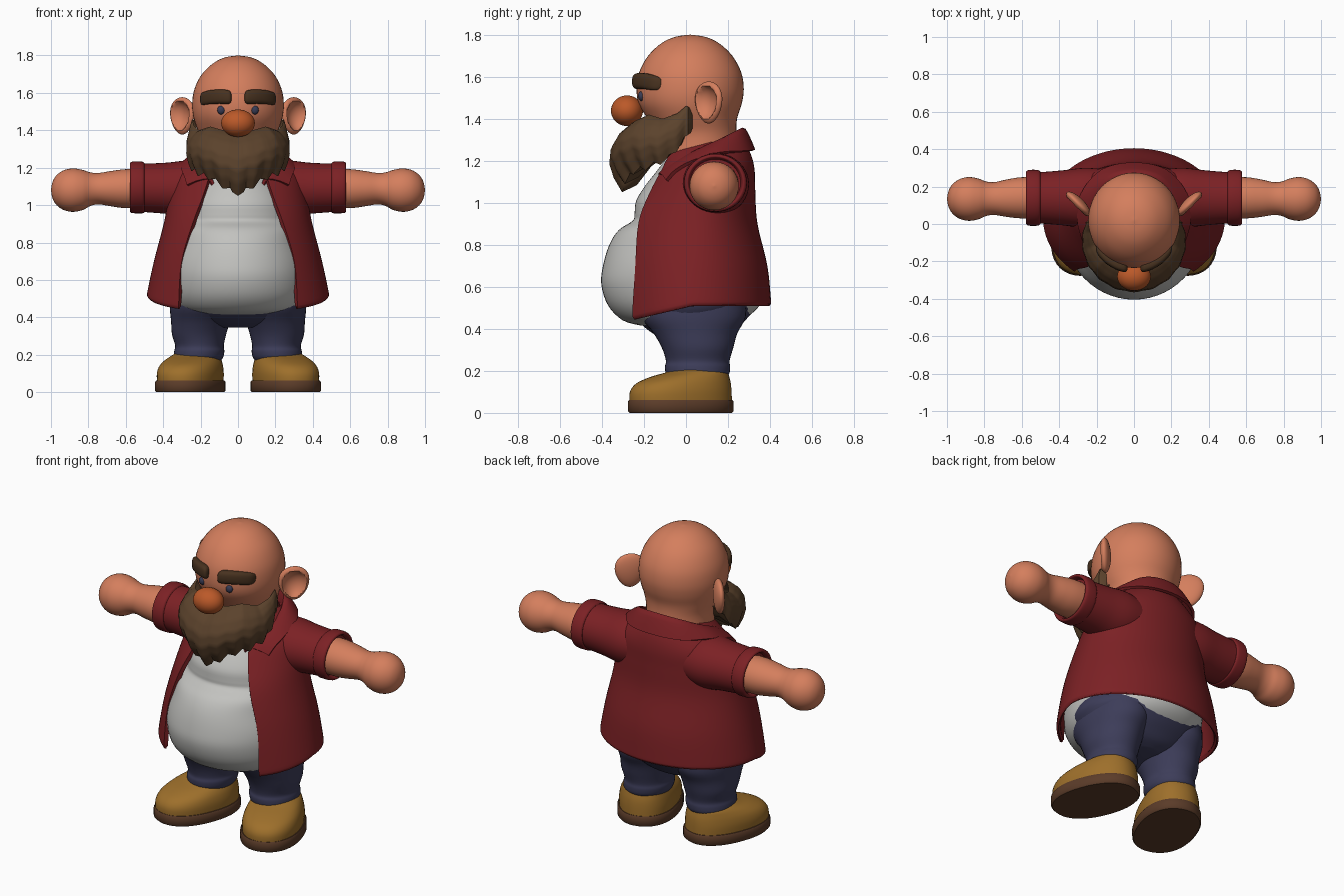
import bpy, bmesh, math
from mathutils import Vector, Matrix

if "Cube" in bpy.data.objects:
    bpy.data.objects.remove(bpy.data.objects["Cube"])


def material(name, r, g, b):
    m = bpy.data.materials.new(name)
    m.diffuse_color = (r, g, b, 1)
    m.use_nodes = True
    m.node_tree.nodes["Principled BSDF"].inputs["Base Color"].default_value = m.diffuse_color
    return m


SKIN = material("skin", .66, .21, .11)
NOSE = material("nose_orange", .50, .10, .022)
BEARD = material("beard_brown", .105, .055, .025)
BROW = material("brow_brown", .065, .032, .014)
EYE = material("eye_slate", .04, .045, .09)
RED = material("jacket_red", .20, .015, .018)
WHITE = material("shirt_white", .54, .54, .52)
BLUE = material("trouser_blue", .046, .046, .10)
TAN = material("boot_tan", .34, .16, .024)
SOLE = material("sole_brown", .105, .045, .022)


def smooth(rows, sub):
    """Catmull-Rom interpolation through a list of number tuples."""
    out, n = [], len(rows)
    for i in range(n - 1):
        a, b, c, d = (rows[max(0, min(n - 1, i + j))] for j in (-1, 0, 1, 2))
        for k in range(sub):
            t = k / sub
            out.append(tuple(q + .5 * t * (r - p + t * (2 * p - 5 * q + 4 * r - s + t * (3 * (q - r) + s - p)))
                             for p, q, r, s in zip(a, b, c, d)))
    return out + [tuple(rows[-1])]


def table(pairs, x):
    for (x0, y0), (x1, y1) in zip(pairs, pairs[1:]):
        if x <= x1:
            return y0 + (y1 - y0) * max(0, (x - x0) / (x1 - x0))
    return pairs[-1][1]


def grid(name, rows, mat, closed=False, thick=0):
    """Skin rows of points; closed rows become a capped tube."""
    bm = bmesh.new()
    vs = [[bm.verts.new(p) for p in row] for row in rows]
    n = len(rows[0])
    for a, b in zip(vs, vs[1:]):
        for i in range(n if closed else n - 1):
            j = (i + 1) % n
            bm.faces.new((a[i], a[j], b[j], b[i]))
    if closed:
        bm.faces.new(vs[0])
        bm.faces.new(vs[-1])
    bmesh.ops.recalc_face_normals(bm, faces=bm.faces)
    me = bpy.data.meshes.new(name)
    bm.to_mesh(me)
    bm.free()
    me.materials.append(mat)
    ob = bpy.data.objects.new(name, me)
    bpy.context.collection.objects.link(ob)
    if thick:
        mod = ob.modifiers.new("thickness", 'SOLIDIFY')
        mod.thickness, mod.offset = thick, 0
        bpy.context.view_layer.objects.active = ob
        bpy.ops.object.modifier_apply(modifier=mod.name)
    return ob


def loft(name, rings, mat, axis='z', side=1, sub=4, n=40, power=1.0, turn=None):
    """Rings are (x, y, z, radius_u, radius_v), across the given axis."""
    rows = []
    for x, y, z, u, v in smooth(rings, sub):
        row = []
        for i in range(n):
            t = 2 * math.pi * i / n
            c, s = math.cos(t), math.sin(t)
            c = max(u, .002) * math.copysign(abs(c) ** power, c)
            s = max(v, .002) * math.copysign(abs(s) ** power, s)
            p = Vector((x + c, y + s, z) if axis == 'z' else (x, y + c, z + s))
            if turn:
                p = turn @ p
            row.append((p.x * side, p.y, p.z))
        rows.append(row)
    return grid(name, rows, mat, closed=True)


def ball(name, centre, size, mat, shape=None):
    bm = bmesh.new()
    bmesh.ops.create_uvsphere(bm, u_segments=40, v_segments=24, radius=1)
    for v in bm.verts:
        p = shape(v.co.copy()) if shape else v.co
        v.co = Vector([c + a * b for c, a, b in zip(centre, p, size)])
    bmesh.ops.recalc_face_normals(bm, faces=bm.faces)
    me = bpy.data.meshes.new(name)
    bm.to_mesh(me)
    bm.free()
    me.materials.append(mat)
    ob = bpy.data.objects.new(name, me)
    bpy.context.collection.objects.link(ob)
    return ob


# Head with neck, and nose
loft("head", [(0, .06, 1.24, .19, .19), (0, .05, 1.33, .19, .19), (0, .03, 1.40, .215, .213),
              (0, .02, 1.47, .238, .245), (0, .02, 1.54, .245, .255), (0, .02, 1.62, .233, .243),
              (0, .02, 1.70, .193, .20), (0, .02, 1.76, .13, .136), (0, .02, 1.79, .068, .07),
              (0, .02, 1.80, 0, 0)], SKIN, n=48)
ball("nose", (0, -.281, 1.438), (.09, .076, .073), NOSE)


def ear_shape(p):
    """Dish the outward face and narrow the lobe."""
    r = math.hypot(p.x, p.z)
    if p.y < 0:
        p.y += 1.7 * max(0, 1 - (r / .78) ** 2) ** .7
    p.x *= 1 + .18 * p.z
    return p


# Ears, eyes and eyebrows
for s, side in ((1, "left"), (-1, "right")):
    ear = ball(side + "_ear", (0, 0, 0), (.085, .032, .1), SKIN, ear_shape)
    ear.data.transform(Matrix.Translation((s * .298, .108, 1.477)) @ Matrix.Rotation(s * math.radians(45), 4, 'Z')
                       @ Matrix.Diagonal((s, 1, 1, 1)))
    if s < 0:
        ear.data.flip_normals()
    ball(side + "_eye", (s * .09, -.212, 1.508), (.021, .016, .023), EYE)
    brow = []
    for x, z, h in ((.034, 1.575, .0), (.038, 1.575, .026), (.055, 1.578, .037), (.10, 1.58, .038),
                    (.15, 1.577, .037), (.185, 1.57, .034), (.20, 1.567, .024), (.204, 1.565, 0)):
        brow.append((x, .015 - .25 * math.sqrt(1 - (x / .247) ** 2), z, h * .75, h))
    loft(side + "_eyebrow", brow, BROW, axis='x', side=s, sub=3, n=24, power=.75)

# Beard: a wrapped sheet with a ragged hem, tucked back under the chin
top = [(0, 1.385), (20, 1.40), (40, 1.42), (62, 1.40), (80, 1.425), (90, 1.46), (98, 1.45)]
hem = [(0, 1.05), (15, 1.10), (30, 1.145), (50, 1.17), (70, 1.205), (85, 1.28), (98, 1.36)]
bulge = [(0, -.02), (.05, .02), (.2, .075), (.4, .112), (.6, .118), (.8, .095), (1, .055)]
rows = []
for k in range(21):
    v, row = k / 20, []
    for i in range(-49, 50):
        a = abs(i) * 2
        t = math.radians(a)
        zag = .014 * (abs(a % 16 - 8) / 4 - 1)
        z0, z1 = table(top, a), table(hem, a) - zag * (1 if a > 6 else 0)
        front = max(0, math.cos(t))
        r = .245 + table(bulge, v) * (.12 + .88 * front) + .004 * v * math.cos(t * 22.5)
        r -= .035 * max(0, (a - 92) / 6)
        row.append((math.copysign(r * math.sin(t), i), -r * math.cos(t), z0 + (z1 - z0) * v))
    rows.append(row)
rows.append([(x * .8, y * .8 + .01, z + .035) for x, y, z in rows[-1]])
rows.append([(x * .3, y * .3, 1.27) for x, y, z in rows[-2]])
grid("beard", rows, BEARD)

# Shirt over a round belly
loft("shirt", [(0, -.03, .415, .20, .18), (0, -.02, .44, .31, .28), (0, -.01, .51, .365, .36),
               (0, -.012, .61, .378, .391), (0, -.013, .70, .37, .382), (0, -.02, .80, .335, .345),
               (0, -.02, .87, .32, .30), (0, .01, .915, .30, .263), (0, .02, .95, .295, .265),
               (0, .03, 1.01, .285, .267), (0, .04, 1.08, .25, .235), (0, .06, 1.15, .20, .20),
               (0, .07, 1.23, .15, .15)], WHITE, n=56)

# Open jacket: (z, half width, centre y, front radius, back radius, opening half width)
body = [(.52, .472, .03, .36, .362, .312), (.54, .472, .03, .365, .362, .31), (.70, .437, .04, .37, .335, .295),
        (.90, .385, .06, .35, .268, .235), (1.05, .355, .09, .29, .228, .18),
        (1.15, .325, .11, .245, .205, .15), (1.22, .25, .125, .23, .175, .13), (1.28, .17, .13, .19, .14, .10)]
rows = []
for z, w, cy, rf, rb, gap in smooth(body, 5):
    start, row = math.asin(gap / w), []
    for i in range(65):
        t = start + (2 * math.pi - 2 * start) * i / 64
        c = math.cos(t)
        drop = .085 * max(0, c) * max(0, (.75 - z) / .23)
        row.append((w * math.sin(t), cy - c * (rf if c > 0 else rb), z - drop))
    rows.append(row)
grid("jacket", rows, RED, thick=.024)

# Folded collar: half outlines from the nape to the front points
fold = [(0, .27, 1.35), (.13, .24, 1.335), (.20, .14, 1.285), (.205, .03, 1.23), (.175, -.06, 1.18), (.14, -.13, 1.13)]
edge = [(0, .322, 1.25), (.17, .285, 1.245), (.28, .16, 1.235), (.30, .03, 1.195), (.285, -.05, 1.15), (.27, -.09, 1.105)]
stand = [(x * .94, y * .94, z - .07) for x, y, z in fold]
middle = [tuple(.5 * (p + q) + (.012 if k == 2 else 0) for k, (p, q) in enumerate(zip(a, b))) for a, b in zip(fold, edge)]
rows = []
for half in (stand, fold, middle, edge):
    whole = [(-x, y, z) for x, y, z in half[:0:-1]] + half
    rows.append(smooth(whole, 5))
rows = [list(r) for r in zip(*[smooth(list(col), 3) for col in zip(*rows)])]
grid("collar", rows, RED, thick=.016)

# Sleeves, arms, legs and boots
for s, side in ((1, "left"), (-1, "right")):
    loft(side + "_sleeve", [(.14, .14, 1.09, .15, .13), (.26, .14, 1.088, .16, .15), (.38, .14, 1.09, .147, .137),
                            (.49, .14, 1.092, .138, .130), (.50, .14, 1.093, .139, .131), (.508, .14, 1.094, .147, .137),
                            (.53, .14, 1.095, .15, .139), (.56, .14, 1.095, .149, .138), (.574, .14, 1.095, .143, .134),
                            (.576, .14, 1.095, .13, .122), (.55, .14, 1.095, .12, .112)], RED, axis='x', side=s)
    loft(side + "_arm", [(.48, .14, 1.09, .11, .103), (.60, .14, 1.088, .11, .104), (.68, .138, 1.088, .10, .094),
                         (.745, .136, 1.088, .088, .084), (.79, .135, 1.085, .092, .09), (.83, .134, 1.081, .108, .107),
                         (.88, .134, 1.08, .117, .116), (.93, .134, 1.08, .107, .107), (.97, .134, 1.08, .079, .08),
                         (.992, .134, 1.08, .042, .043), (1.0, .134, 1.08, 0, 0)], SKIN, axis='x', side=s)
    loft(side + "_trouser_leg", [(.21, .055, .17, .12, .14), (.21, .055, .19, .132, .152), (.207, .055, .22, .134, .155),
                                 (.206, .056, .25, .130, .152), (.208, .055, .31, .145, .17), (.20, .045, .38, .158, .20),
                                 (.19, .035, .46, .175, .25), (.18, .03, .56, .18, .25)], BLUE, side=s)
    turn = Matrix.Translation((.255, -.025, 0)) @ Matrix.Rotation(math.radians(20), 4, 'Z')
    loft(side + "_boot", [(0, 0, .045, .160, .25), (0, 0, .10, .162, .248), (0, .014, .14, .155, .23),
                          (0, .045, .17, .142, .192), (0, .08, .192, .127, .148), (0, .09, .206, .11, .12)],
         TAN, side=s, power=.9, turn=turn)
    loft(side + "_sole", [(0, 0, 0, .165, .25), (0, 0, .008, .172, .258), (0, 0, .052, .172, .258),
                          (0, 0, .062, .166, .252)], SOLE, side=s, sub=1, power=.9, turn=turn)

# Trouser seat joining the legs
loft("trouser_seat", [(0, .03, .345, .10, .12), (0, .03, .37, .22, .175), (0, .025, .41, .32, .225),
                      (0, .025, .46, .355, .275), (0, .03, .52, .385, .31), (0, .03, .58, .37, .30)], BLUE)

bpy.ops.object.select_all(action='SELECT')
bpy.context.view_layer.objects.active = bpy.data.objects["head"]
bpy.ops.object.shade_smooth_by_angle(angle=math.radians(45))
